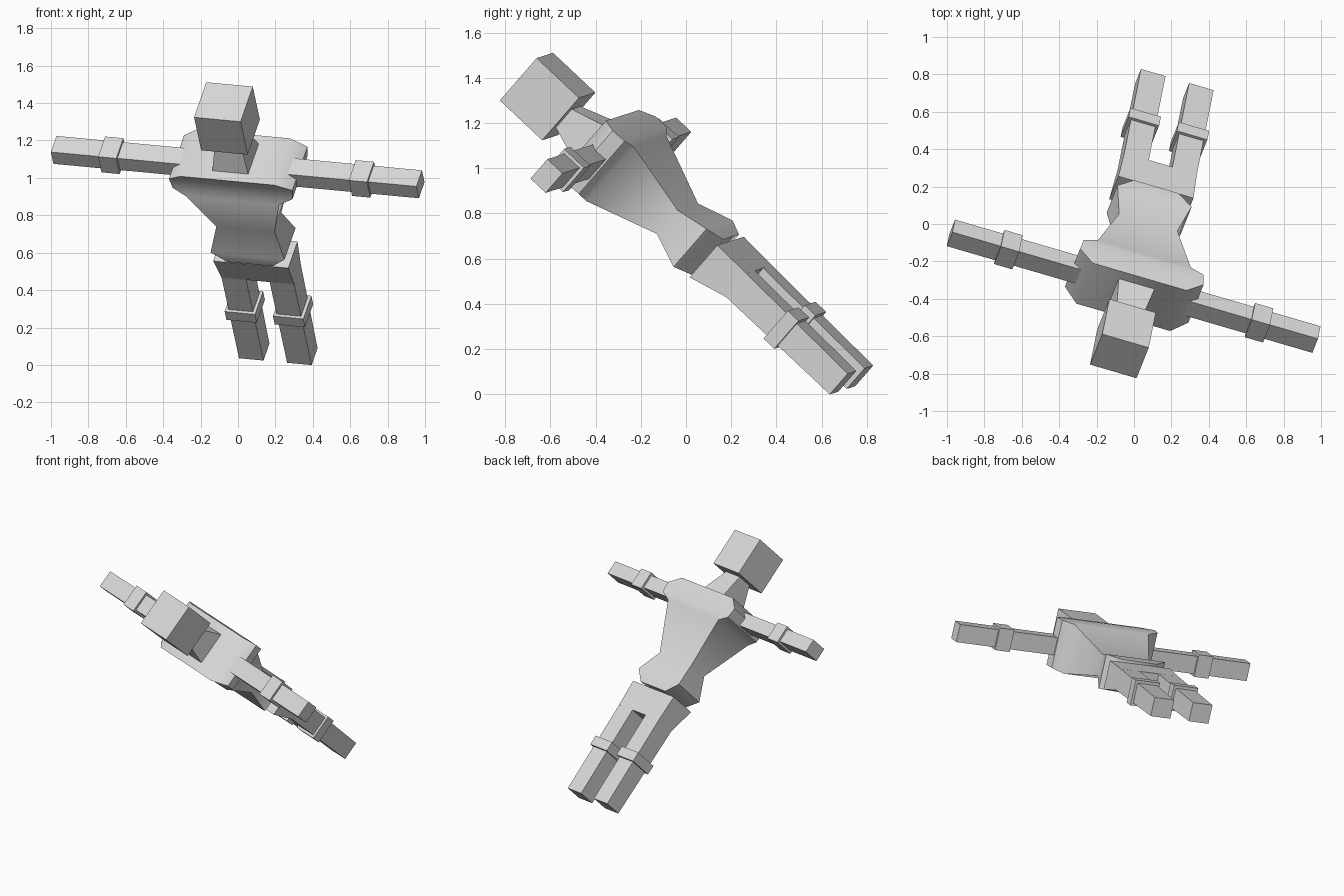
import bpy, bmesh, math
from mathutils import Vector, Matrix

if "Cube" in bpy.data.objects:
    bpy.data.objects.remove(bpy.data.objects["Cube"])

# Leaning body frame: across the arms, towards the back, up the spine
across = Vector((0.956, -0.279, -0.090)).normalized()
spine = Vector((-0.143, -0.722, 0.677))
spine = (spine - across * spine.dot(across)).normalized()
back = spine.cross(across)
POSE = Matrix((across, back, spine)).transposed().to_4x4()
POSE.translation = across * -0.004

grey = bpy.data.materials.new("light_grey")
grey.diffuse_color = (0.7, 0.7, 0.7, 1)
grey.use_nodes = True
grey.node_tree.nodes["Principled BSDF"].inputs["Base Color"].default_value = grey.diffuse_color


def loft(name, sections, smooth=None):
    """Join rectangles (z, x0, x1, y0, y1) stacked along the spine."""
    bm = bmesh.new()
    rings = [[bm.verts.new((x, y, z)) for x, y in
              ((x0, y0), (x1, y0), (x1, y1), (x0, y1))]
             for z, x0, x1, y0, y1 in sections]
    bm.faces.new(rings[0])
    bm.faces.new(rings[-1])
    for a, b in zip(rings, rings[1:]):
        for i in range(4):
            j = (i + 1) % 4
            bm.faces.new((a[i], a[j], b[j], b[i]))
    bmesh.ops.recalc_face_normals(bm, faces=bm.faces)
    bm.transform(POSE)
    mesh = bpy.data.meshes.new(name)
    bm.to_mesh(mesh)
    bm.free()
    mesh.materials.append(grey)
    ob = bpy.data.objects.new(name, mesh)
    bpy.context.collection.objects.link(ob)
    if smooth:
        bpy.ops.object.select_all(action='DESELECT')
        ob.select_set(True)
        bpy.context.view_layer.objects.active = ob
        bpy.ops.object.shade_smooth_by_angle(angle=math.radians(smooth))
    return ob


def centred(rows):
    return [(z, -w, w, y0, y1) for z, w, y0, y1 in rows]


def box(name, side, x0, x1, y0, y1, z0, z1):
    a, b = sorted((side * x0, side * x1))
    loft(name, [(z0, a, b, y0, y1), (z1, a, b, y0, y1)])


# Head and flared neck
loft("head", centred([(1.213, 0.13, 0.43, 0.687), (1.473, 0.13, 0.43, 0.687)]))
loft("neck", centred([(1.02, 0.103, 0.445, 0.675), (1.215, 0.07, 0.50, 0.61)]))

# Chest, waist and pelvis
loft("torso", centred([
    (0.31, 0.125, 0.45, 0.665),
    (0.385, 0.207, 0.44, 0.67),
    (0.545, 0.163, 0.486, 0.63),
    (0.865, 0.26, 0.40, 0.73),
    (0.90, 0.335, 0.42, 0.74),
    (0.97, 0.345, 0.42, 0.74),
    (1.035, 0.262, 0.388, 0.73)]), smooth=50)

# Hip block that joins the legs
loft("hips", centred([(0.12, 0.203, 0.503, 0.645), (0.30, 0.21, 0.456, 0.65)]))

for side, label in ((-1, "left"), (1, "right")):
    # Arms with wrist cuffs
    box(label + "_arm", side, 0.30, 1.022, 0.502, 0.62, 0.91, 1.003)
    box(label + "_arm_cuff", side, 0.65, 0.752, 0.487, 0.635, 0.895, 1.018)
    # Legs with knee cuffs
    a, b = sorted((side * 0.066, side * 0.203))
    loft(label + "_leg", [(-0.517, a, b, 0.503, 0.628), (0.13, a, b, 0.503, 0.645)])
    box(label + "_leg_cuff", side, 0.05, 0.22, 0.486, 0.655, -0.198, -0.132)
